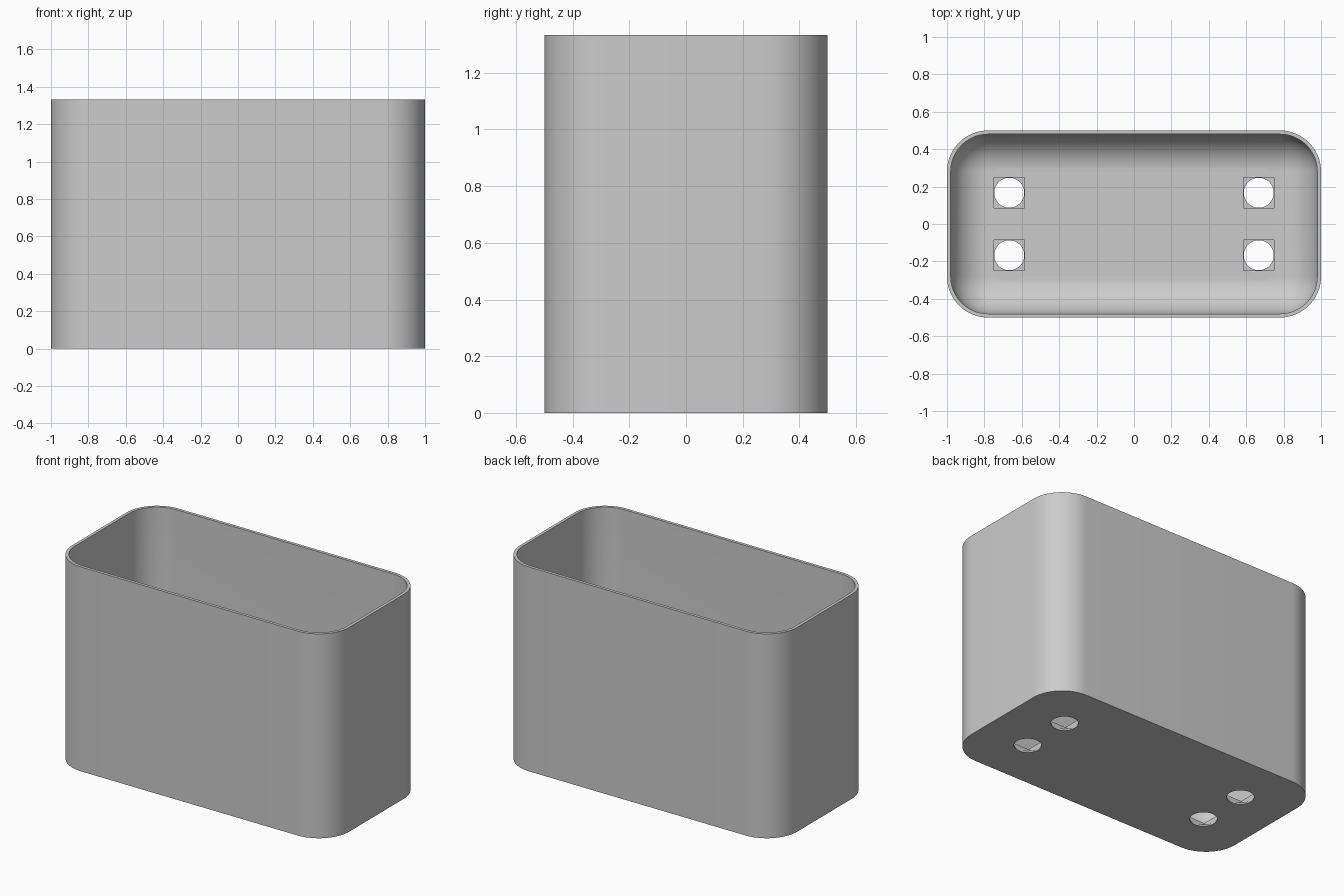
import bpy, bmesh, math

if "Cube" in bpy.data.objects:
    bpy.data.objects.remove(bpy.data.objects["Cube"], do_unlink=True)

HX, HY, HEIGHT = 1.0, 0.5, 1.333
WALL, FLOOR, RADIUS, FILLET = 0.02, 0.043, 0.22, 0.2
HOLE_X, HOLE_Y, HOLE_R, HEAD_R = 0.667, 0.167, 0.08, 0.135
SLOT = HOLE_R + 0.001

gray = bpy.data.materials.new("plain gray")
gray.use_nodes = True
gray.diffuse_color = (0.6, 0.6, 0.6, 1)
gray.node_tree.nodes["Principled BSDF"].inputs["Base Color"].default_value = gray.diffuse_color


def make_object(name, bm):
    bmesh.ops.recalc_face_normals(bm, faces=bm.faces)
    mesh = bpy.data.meshes.new(name)
    bm.to_mesh(mesh)
    bm.free()
    mesh.materials.append(gray)
    obj = bpy.data.objects.new(name, mesh)
    bpy.context.collection.objects.link(obj)
    return obj


def rounded_outline(inset, steps=16):
    """Rounded rectangle, moved inward from the outer wall."""
    r = max(RADIUS - inset, 0.002)
    points = []
    for quarter, (sx, sy) in enumerate([(1, 1), (-1, 1), (-1, -1), (1, -1)]):
        for i in range(steps + 1):
            a = (quarter + i / steps) * math.pi / 2
            points.append((sx * (HX - inset - r) + r * math.cos(a),
                           sy * (HY - inset - r) + r * math.sin(a)))
    return points


def loft(bm, rings):
    """Skin a stack of (outline, height) rings and cap both ends."""
    loops = [[bm.verts.new((x, y, z)) for x, y in pts] for pts, z in rings]
    n = len(loops[0])
    for a, b in zip(loops, loops[1:]):
        for i in range(n):
            j = (i + 1) % n
            bm.faces.new((a[i], a[j], b[j], b[i]))
    bm.faces.new(loops[0])
    bm.faces.new(loops[-1])


# Container: outer wall, rim, inner wall and coved inner floor
rings = [(rounded_outline(0), 0), (rounded_outline(0), HEIGHT),
         (rounded_outline(WALL), HEIGHT)]
COVE = 14
for k in range(COVE + 1):
    a = k / COVE * math.pi / 2
    rings.append((rounded_outline(WALL + FILLET * (1 - math.cos(a))),
                  FLOOR + FILLET * (1 - math.sin(a))))
bm = bmesh.new()
loft(bm, rings)
container = make_object("container", bm)

# Screw hole outlines: round shaft, square step, head circle with flat sides
shaft = [(HOLE_R * math.cos(i * math.pi / 24), HOLE_R * math.sin(i * math.pi / 24))
         for i in range(48)]
square = [(SLOT, SLOT), (-SLOT, SLOT), (-SLOT, -SLOT), (SLOT, -SLOT)]
half = math.asin(SLOT / HEAD_R)
arc = [half * (1 - i / 6) for i in range(13)]
head = [(s * HEAD_R * math.sin(a), s * HEAD_R * math.cos(a)) for s in (1, -1) for a in arc]


# Cut each level through the floor at the four hole positions
for name, outline, low, high in [("shaft_cutter", shaft, -0.1, 0.15),
                                 ("square_cutter", square, 0.01, 0.15),
                                 ("head_cutter", head, 0.037, 0.15)]:
    bm = bmesh.new()
    for cx in (-HOLE_X, HOLE_X):
        for cy in (-HOLE_Y, HOLE_Y):
            placed = [(x + cx, y + cy) for x, y in outline]
            loft(bm, [(placed, low), (placed, high)])
    cutter = make_object(name, bm)
    cutter.hide_render = True
    cut = container.modifiers.new(name, 'BOOLEAN')
    cut.operation = 'DIFFERENCE'
    cut.solver = 'EXACT'
    cut.object = cutter
    bpy.context.view_layer.objects.active = container
    bpy.ops.object.modifier_apply(modifier=cut.name)
    bpy.data.objects.remove(cutter, do_unlink=True)

# Smooth shading with crisp rims
bpy.ops.object.select_all(action='DESELECT')
container.select_set(True)
bpy.context.view_layer.objects.active = container
bpy.ops.object.shade_smooth_by_angle(angle=math.radians(30))
